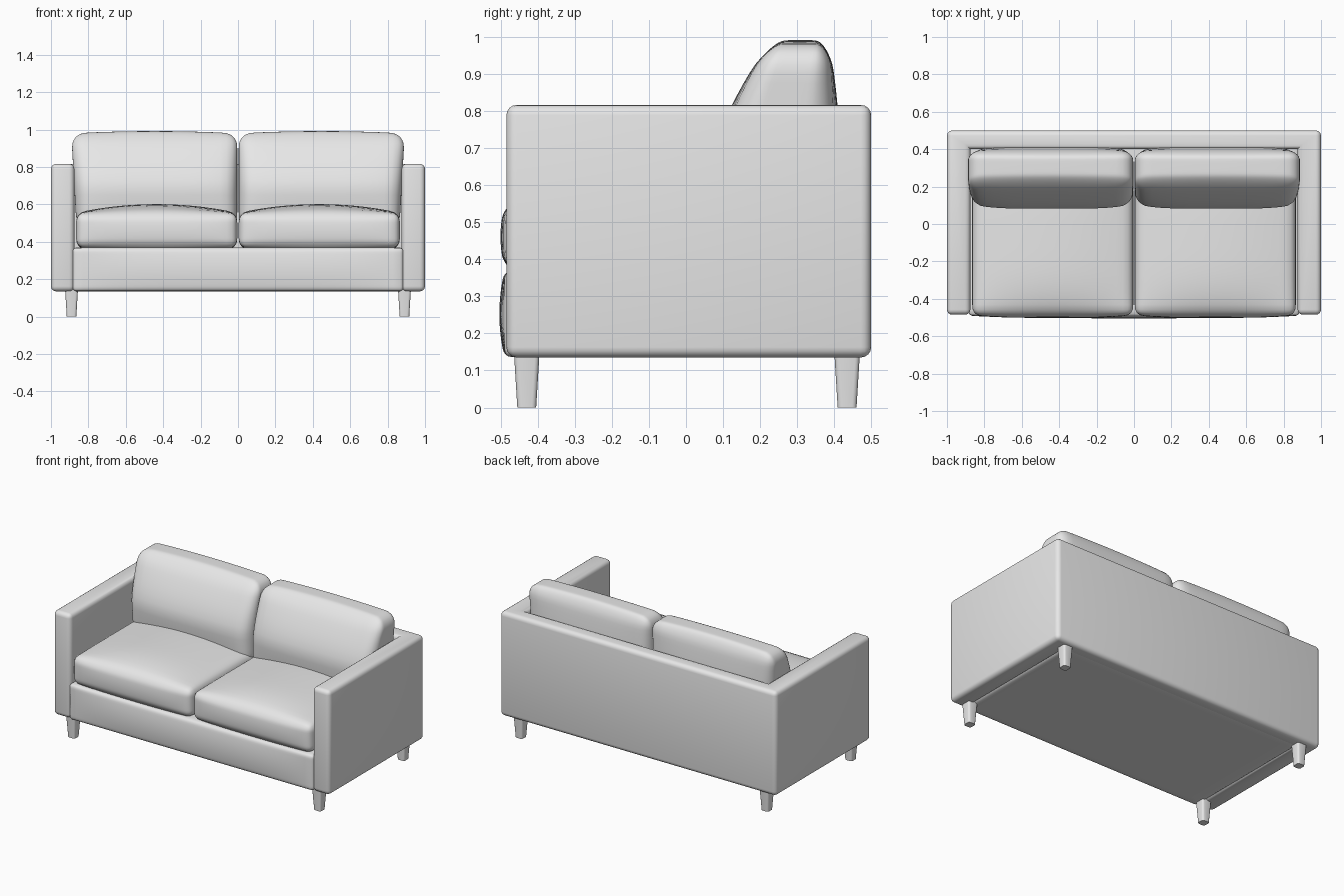
import bpy
import bmesh
import math
from mathutils import Vector, Matrix

cube = bpy.data.objects.get("Cube")
if cube:
    bpy.data.objects.remove(cube, do_unlink=True)

grey = bpy.data.materials.new("grey_fabric")
grey.use_nodes = True
grey.diffuse_color = (0.8, 0.8, 0.8, 1)
grey.node_tree.nodes["Principled BSDF"].inputs["Base Color"].default_value = grey.diffuse_color


def finish(name, bm, angle=40):
    bmesh.ops.recalc_face_normals(bm, faces=bm.faces)
    mesh = bpy.data.meshes.new(name)
    bm.to_mesh(mesh)
    bm.free()
    mesh.materials.append(grey)
    obj = bpy.data.objects.new(name, mesh)
    bpy.context.collection.objects.link(obj)
    bpy.ops.object.select_all(action='DESELECT')
    obj.select_set(True)
    bpy.context.view_layer.objects.active = obj
    bpy.ops.object.shade_smooth_by_angle(angle=math.radians(angle))
    return obj


def cushion(name, low, high, radius, bulge, shape=None):
    """Rounded, softly swollen box between two corners."""
    low, high = Vector(low), Vector(high)
    centre, half = (low + high) / 2, (high - low) / 2
    bm = bmesh.new()
    bmesh.ops.create_cube(bm, size=2)
    bmesh.ops.subdivide_edges(bm, edges=bm.edges, cuts=19, use_grid_fill=True)
    for v in bm.verts:
        # crowd the grid towards the edges, then round them
        u = [math.copysign(1 - (1 - abs(c)) ** 1.7, c) for c in v.co]
        p = Vector([u[i] * half[i] for i in range(3)])
        core = Vector([max(radius - half[i], min(half[i] - radius, p[i])) for i in range(3)])
        p = core + (p - core).normalized() * radius
        u = [p[i] / half[i] for i in range(3)]
        for i in range(3):
            j, k = (i + 1) % 3, (i + 2) % 3
            p[i] += bulge[i] * u[i] * (1 - u[j] ** 2) * (1 - u[k] ** 4)
        v.co = centre + p
        if shape:
            shape(v.co)
    return finish(name, bm, 60)


# U-shaped shell: both arms and the back in one piece
outline = [(-1, -0.485), (-0.875, -0.485), (-0.875, 0.4), (0.875, 0.4),
           (0.875, -0.485), (1, -0.485), (1, 0.5), (-1, 0.5)]
bm = bmesh.new()
bottom = bm.faces.new([bm.verts.new((x, y, 0.135)) for x, y in outline])
walls = bmesh.ops.extrude_face_region(bm, geom=[bottom], use_keep_orig=True)
bmesh.ops.translate(bm, vec=(0, 0, 0.682),
                    verts=[g for g in walls["geom"] if isinstance(g, bmesh.types.BMVert)])
bmesh.ops.recalc_face_normals(bm, faces=bm.faces)
outer = [e for e in bm.edges if e.is_convex]
bmesh.ops.bevel(bm, geom=outer, offset=0.028, segments=4, profile=0.5, affect='EDGES')
finish("arms_and_back", bm)

# Seat base with a padded front
cushion("seat_base", (-0.885, -0.49, 0.135), (0.885, 0.45, 0.37), 0.022, (0, 0.014, 0))


# Back cushions lean: the front slopes back towards the top
BACK, FRONT = 0.39, 0.105


def lean(co):
    rise = max(0, (co.z - 0.68) / 0.3)
    slope = FRONT + 0.115 * rise ** 1.4
    t = (BACK - co.y) / (BACK - FRONT)
    co.y = BACK - t * (BACK - slope)
    co.x *= 0.975 + 0.025 * min(1, max(0, (co.z - 0.5) / 0.4))


for side, x0, x1 in (("left", 0.004, 0.865), ("right", -0.865, -0.004)):
    cushion(side + "_seat_cushion", (x0, -0.487, 0.368), (x1, 0.37, 0.555),
            0.045, (0, 0.014, 0.047))
    grow = 0.022
    cushion(side + "_back_cushion", (min(x0, x1 - grow - x1 + x0) if x0 < 0 else x0, FRONT, 0.48),
            (x1 + grow if x0 > 0 else x1, BACK, 0.98), 0.07, (0, 0.025, 0.012), lean)

# Tapered square legs with softened corners
for side, x in (("left", 0.89), ("right", -0.89)):
    for end, y in (("front", -0.43), ("back", 0.435)):
        bm = bmesh.new()
        bmesh.ops.create_cone(bm, cap_ends=True, segments=4, radius1=0.036, radius2=0.049, depth=0.15,
                              matrix=Matrix.Translation((x, y, 0.075)) @ Matrix.Rotation(math.pi / 4, 4, 'Z'))
        upright = [e for e in bm.edges if abs(e.verts[0].co.z - e.verts[1].co.z) > 0.1]
        bmesh.ops.bevel(bm, geom=upright, offset=0.012, segments=3, profile=0.5, affect='EDGES')
        finish(end + "_" + side + "_leg", bm)
